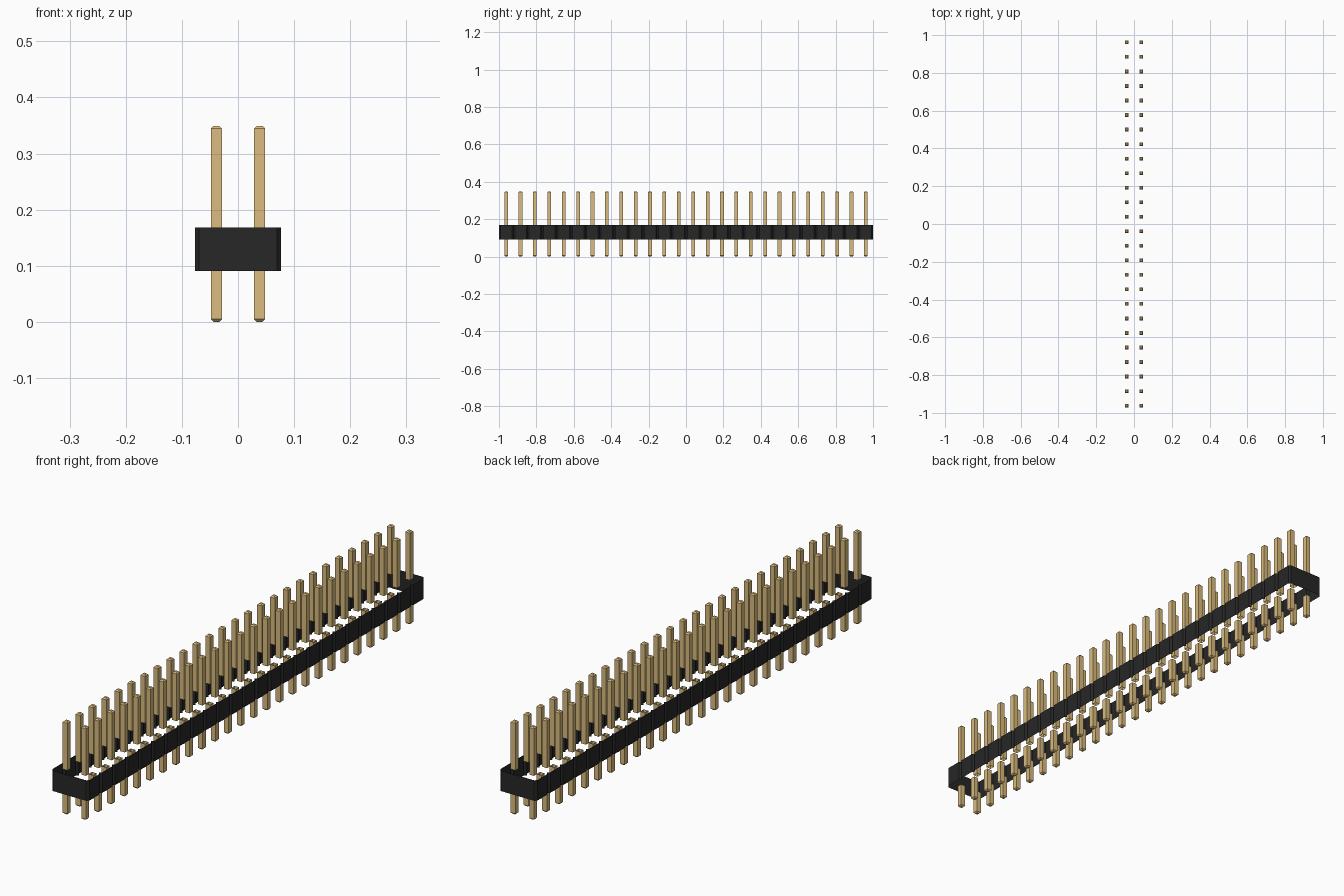
import bpy

cube = bpy.data.objects.get("Cube")
if cube:
    bpy.data.objects.remove(cube, do_unlink=True)

COUNT = 26                 # pins per row
PITCH = 2.0 / COUNT        # spacing of pins and rows
CHAMFER = PITCH / 10       # bevel on housing cells
PIN = 0.0097               # half the pin width
TIP = 0.0048               # pin end bevel
HEIGHT = 0.3495
BASE, TOP = 0.091, 0.168   # housing bottom and top


def make_material(name, rgb):
    mat = bpy.data.materials.new(name)
    mat.use_nodes = True
    mat.diffuse_color = (*rgb, 1)
    bsdf = mat.node_tree.nodes["Principled BSDF"]
    bsdf.inputs["Base Color"].default_value = (*rgb, 1)
    bsdf.inputs["Roughness"].default_value = 0.6
    return mat


black = make_material("black plastic", (0.021, 0.020, 0.020))
gold = make_material("gold metal", (0.708, 0.504, 0.210))


def make_object(name, verts, faces, mat):
    mesh = bpy.data.meshes.new(name)
    mesh.from_pydata(verts, [], faces)
    mesh.materials.append(mat)
    mesh.update()
    obj = bpy.data.objects.new(name, mesh)
    bpy.context.collection.objects.link(obj)
    return obj


def tube(outlines):
    """Join stacked counter-clockwise outlines with quads, open at both ends."""
    n = len(outlines[0])
    verts = [p for ring in outlines for p in ring]
    faces = []
    for r in range(len(outlines) - 1):
        for i in range(n):
            j = (i + 1) % n
            faces.append((r * n + i, r * n + j, (r + 1) * n + j, (r + 1) * n + i))
    return verts, faces


# Housing: an open band of chamfered cells, one per pin pair
side = []
for k in range(COUNT):
    y = -1 + k * PITCH
    side += [(PITCH - CHAMFER, y), (PITCH, y + CHAMFER),
             (PITCH, y + PITCH - CHAMFER)]
side.append((PITCH - CHAMFER, 1.0))
outline = side + [(-x, -y) for x, y in side]
verts, faces = tube([[(x, y, z) for x, y in outline] for z in (BASE, TOP)])
make_object("housing", verts, faces, black)


def square(half, z):
    return [(-half, -half, z), (half, -half, z), (half, half, z), (-half, half, z)]


def pin_grid(name, rings, cap):
    """One bevelled pin repeated in two rows."""
    verts, faces = tube([square(h, z) for h, z in rings])
    obj = make_object(name, verts, faces + [cap], gold)
    obj.location = (-PITCH / 2, -1 + PITCH / 2, 0)
    for label, count, step in (("rows", 2, (PITCH, 0, 0)),
                               ("pins", COUNT, (0, PITCH, 0))):
        mod = obj.modifiers.new(label, "ARRAY")
        mod.count = count
        mod.use_relative_offset = False
        mod.use_constant_offset = True
        mod.constant_offset_displace = step
    return obj


# Pins above and below the housing, each open where it meets the housing
pin_grid("upper_pins", [(PIN, TOP), (PIN, HEIGHT - TIP), (PIN - TIP, HEIGHT)],
         (8, 9, 10, 11))
pin_grid("lower_pins", [(PIN - TIP, 0), (PIN, TIP), (PIN, BASE)],
         (3, 2, 1, 0))
